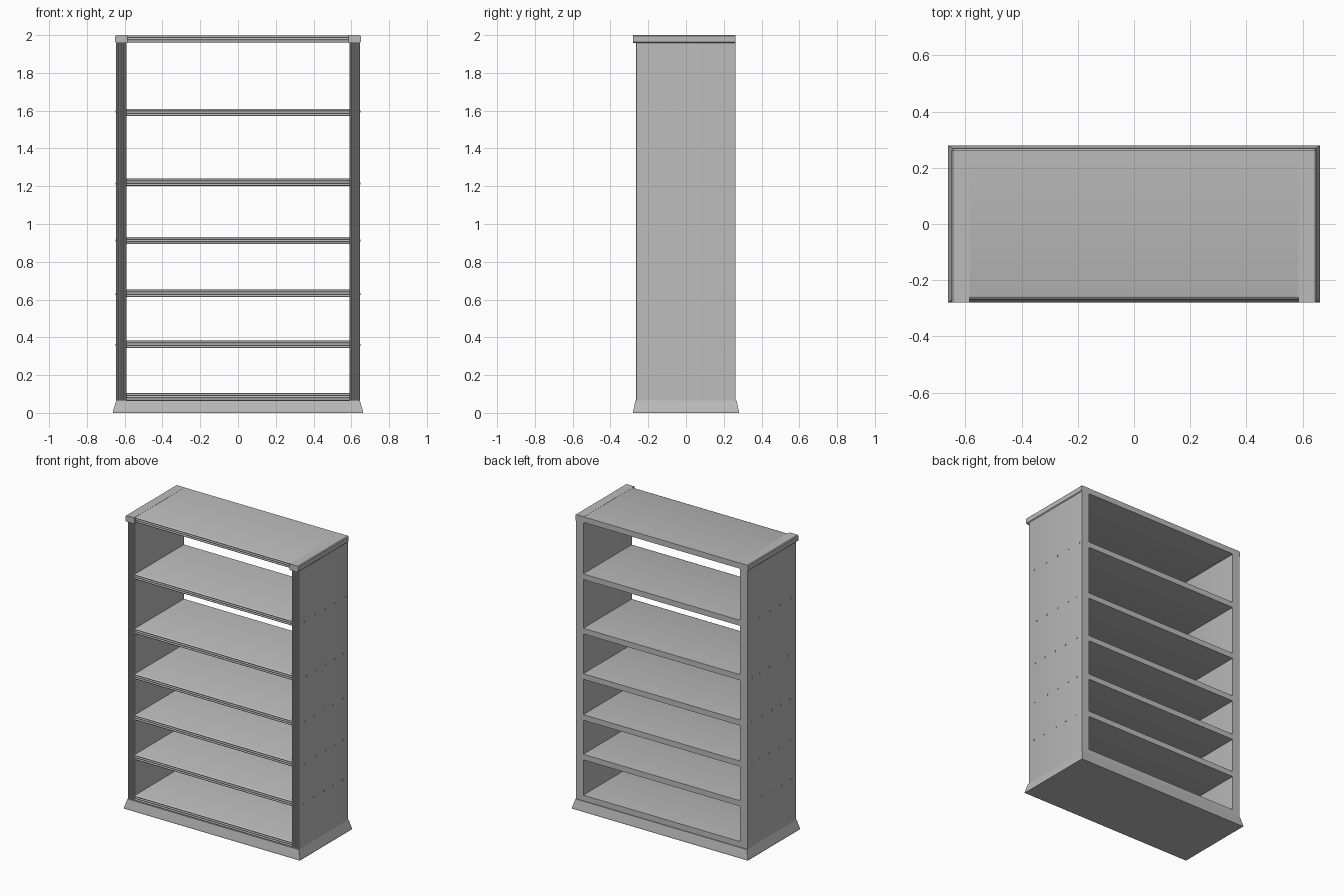
import bpy, bmesh, math, random
from mathutils import Matrix

random.seed(4)
cube = bpy.data.objects.get("Cube")
if cube:
    bpy.data.objects.remove(cube)

grey = bpy.data.materials.new("plain grey")
grey.use_nodes = True
COLOUR = (0.5, 0.5, 0.5, 1)
grey.diffuse_color = COLOUR
grey.node_tree.nodes["Principled BSDF"].inputs["Base Color"].default_value = COLOUR

BACK, FRONT = 0.265, -0.265
INNER, OUTER = 0.59, 0.645


def finish(name, bm, smooth=None):
    bmesh.ops.recalc_face_normals(bm, faces=bm.faces)
    mesh = bpy.data.meshes.new(name)
    bm.to_mesh(mesh)
    bm.free()
    mesh.materials.append(grey)
    obj = bpy.data.objects.new(name, mesh)
    bpy.context.collection.objects.link(obj)
    if smooth:
        bpy.ops.object.select_all(action='DESELECT')
        obj.select_set(True)
        bpy.context.view_layer.objects.active = obj
        bpy.ops.object.shade_smooth_by_angle(angle=math.radians(smooth))
    return obj


def extrude(name, points, offset, smooth=None):
    """Extrude a closed outline of 3D points along an offset."""
    bm = bmesh.new()
    face = bm.faces.new([bm.verts.new(p) for p in points])
    new = bmesh.ops.extrude_face_region(bm, geom=[face])["geom"]
    moved = [v for v in new if isinstance(v, bmesh.types.BMVert)]
    bmesh.ops.translate(bm, verts=moved, vec=offset)
    return finish(name, bm, smooth)


def reeded(low, high, back, front, reeds=3, depth=0.008, steps=4):
    """Board section: square at the back, rounded reeds along the front."""
    pts = [(back, high), (back, low)]
    width = (high - low) / reeds
    for r in range(reeds):
        for s in range(steps + 1):
            a = math.pi * s / steps
            if s or r == 0:
                pts.append((front + depth * (1 - math.sin(a)),
                            low + width * (r + 0.5 - 0.5 * math.cos(a))))
    return pts


# Shelves, the top board included
for i, z in enumerate([0.066, 0.344, 0.614, 0.893, 1.202, 1.572, 1.961]):
    section = reeded(z, z + 0.038, BACK - 0.003, FRONT)
    extrude("top_board" if i == 6 else f"shelf_{i + 1}",
            [(-INNER, y, h) for y, h in section], (2 * INNER, 0, 0), 80)

# Side panels with reeded fronts, and the caps on top of them
for side, s in (("left", 1), ("right", -1)):
    section = reeded(INNER, OUTER, BACK - 0.003, FRONT, reeds=4)
    extrude(f"{side}_side_panel", [(s * x, y, 0.06) for y, x in section],
            (0, 0, 1.9), 40)
    e = 0.005
    cap = [(INNER - e, 1.958), (OUTER, 1.958), (OUTER + e, 1.963),
           (OUTER + e, 1.995), (OUTER, 2.0), (INNER - e, 2.0)]
    extrude(f"{side}_cap", [(s * x, -0.28, z) for x, z in cap],
            (0, 0.28 + BACK - 0.003, 0), 30)

# Flared plinth
bm = bmesh.new()
rings = []
for x, y, z in [(0.662, 0.28, 0), (0.662, 0.28, 0.008), (0.645, 0.268, 0.066)]:
    rings.append([bm.verts.new((x * a, y * b, z))
                  for a, b in ((1, 1), (-1, 1), (-1, -1), (1, -1))])
bm.faces.new(rings[0])
bm.faces.new(rings[-1])
for low, high in zip(rings, rings[1:]):
    for k in range(4):
        n = (k + 1) % 4
        bm.faces.new((low[k], low[n], high[n], high[k]))
finish("plinth", bm)

# Small screw heads on the outer sides, in line with the shelves
bm = bmesh.new()
for z in (0.36, 0.63, 0.913, 1.215, 1.595):
    for k in range(5):
        y = -0.2 + 0.105 * k + random.uniform(-0.02, 0.02)
        for s in (1, -1):
            place = Matrix.Translation((s * OUTER, y, z)) @ Matrix.Rotation(math.pi / 2, 4, 'Y')
            bmesh.ops.create_cone(bm, cap_ends=True, segments=8, radius1=0.006,
                                  radius2=0.006, depth=0.006, matrix=place)
finish("screw_heads", bm)
